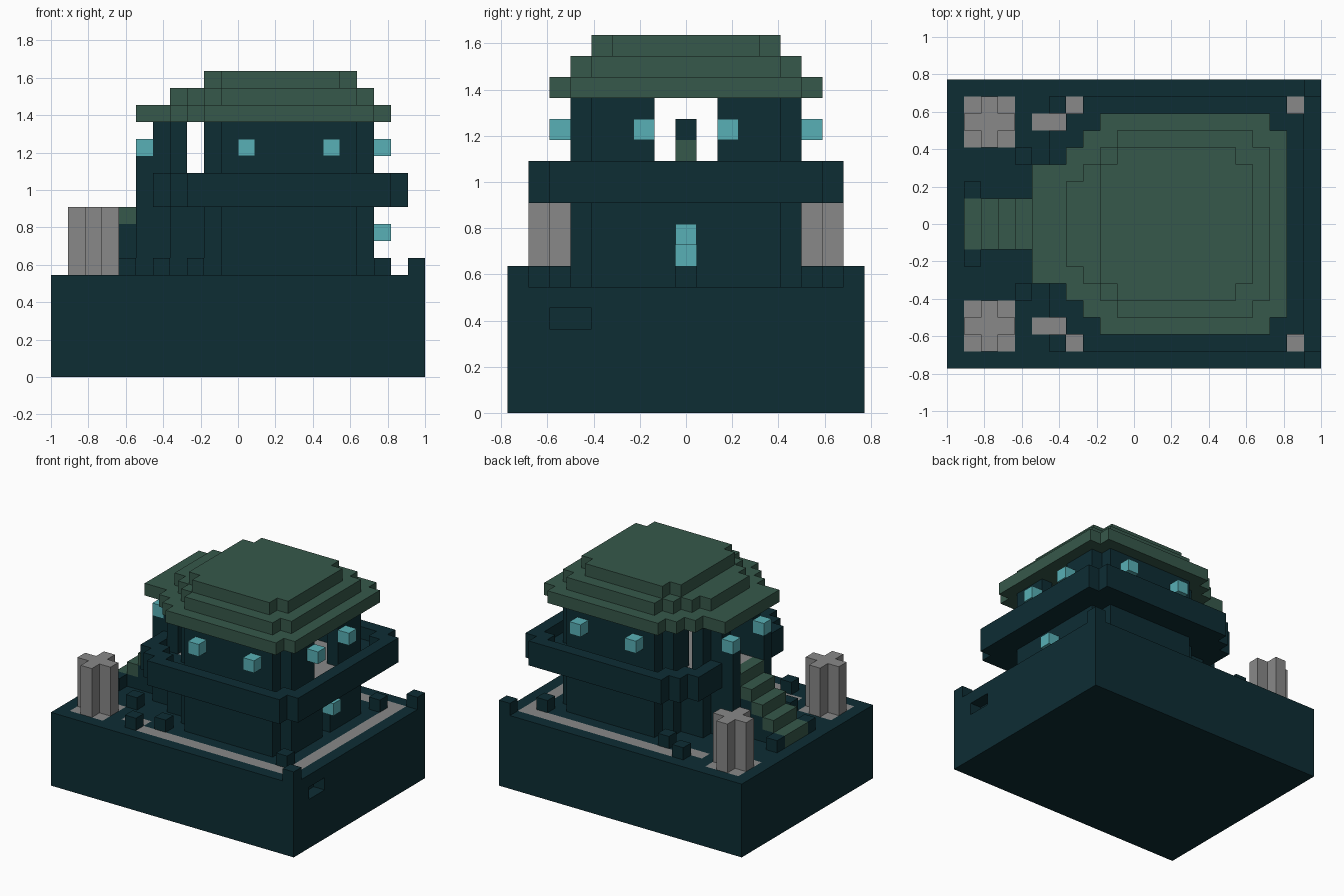
import bpy, bmesh
from mathutils import Vector

cube = bpy.data.objects.get("Cube")
if cube:
    bpy.data.objects.remove(cube)

S = 1 / 11                      # one block
NX, NY = 22, 17                 # blocks along x and y
MID = NY // 2


def material(name, rgb):
    m = bpy.data.materials.new(name)
    m.use_nodes = True
    m.diffuse_color = (*rgb, 1)
    m.node_tree.nodes["Principled BSDF"].inputs["Base Color"].default_value = (*rgb, 1)
    return m


DARK = material("dark teal", (0.004, 0.026, 0.034))
GREEN = material("moss green", (0.037, 0.098, 0.069))
GREY = material("stone grey", (0.246, 0.246, 0.246))
CYAN = material("lamp cyan", (0.098, 0.434, 0.468))

parts = {}


def block(x0, x1, y0, y1, z0, z1):
    """Cells of a box, both ends included."""
    return {(x, y, z) for x in range(x0, x1 + 1)
            for y in range(y0, y1 + 1) for z in range(z0, z1 + 1)}


def both(cells):
    """Cells with their mirror across the y centre."""
    return cells | {(x, NY - 1 - y, z) for x, y, z in cells}


def plan(spans, z0, z1):
    """Stack of layers; spans lists (first x, last x, half width in cells)."""
    out = set()
    for x0, x1, h in spans:
        out |= block(x0, x1, MID - h, MID + h, z0, z1)
    return out


def shell(cells):
    """Keep only the outer ring of each layer."""
    ring = [(a, b) for a in (-1, 0, 1) for b in (-1, 0, 1)]
    return {(x, y, z) for x, y, z in cells
            if any((x + a, y + b, z) not in cells for a, b in ring)}


def add(name, mat, cells):
    parts[name] = (mat, cells)


# Ground: block with stone paving let into its top and a slot in the side
paving = both(block(7, 20, 1, 1, 5, 5) | block(5, 6, 2, 2, 5, 5)
              | block(1, 3, 1, 3, 5, 5)) | block(20, 20, 1, 15, 5, 5)
ground = block(0, NX - 1, 0, NY - 1, 0, 5) - paving - block(21, 21, 2, 3, 4, 4)
add("ground", DARK, ground)
add("stone_paving", GREY, paving)

# Small blocks around the yard
spots = [(21, 0), (19, 2), (8, 2), (6, 1), (4, 4), (1, 6)]
add("yard_blocks", DARK, both({(x, y, 6) for x, y in spots}))

# Cross-shaped stone pillars
pillar = block(1, 3, 2, 2, 6, 9) | block(2, 2, 1, 3, 6, 9)
add("stone_pillars", GREY, both(pillar))

# Stairs: green treads on a dark support
treads, support = set(), set()
for n in range(5):
    treads |= block(1 + n, 1 + n, 7, 9, 6 + n, 6 + n)
    support |= block(1 + n, 1 + n, 7, 9, 6, 5 + n)
add("stair_treads", GREEN, treads)
add("stair_support", DARK, support)
add("stair_posts", DARK, both(block(5, 5, 6, 6, 6, 12)))

# House walls
house = [(6, 6, 2), (7, 7, 3), (8, 8, 3), (9, 9, 4), (10, 17, 5), (18, 18, 4)]
lamp_niche = {(17, MID, 7)}
lower = plan(house, 6, 9) - block(18, 18, MID, MID, 6, 7) - lamp_niche
add("lower_walls", DARK, lower)
upper = shell(plan(house, 11, 14))
upper -= block(8, 8, 0, 16, 11, 14) | block(6, 7, 7, 9, 11, 14) | block(18, 18, 7, 9, 11, 14)
add("upper_walls", DARK, upper)

# Balcony with parapet and stone room floor
deck = [(6, 6, 5), (7, 7, 6), (8, 19, 7), (20, 20, 6)]
room_floor = plan(house, 10, 10) - upper
add("balcony_deck", DARK, plan(deck, 10, 10) - room_floor)
add("room_floor", GREY, room_floor)
add("balcony_parapet", DARK, shell(plan(deck, 11, 11)) - block(6, 6, 7, 9, 11, 11))

# Seat inside the room
add("seat_base", GREEN, block(12, 12, MID, MID, 11, 12))
add("seat_top", DARK, {(12, MID, 13)})

# Stepped roof
add("roof_lower", GREEN, plan([(5, 6, 3), (7, 7, 4), (8, 8, 5), (9, 18, 6), (19, 19, 5)], 15, 15))
add("roof_middle", GREEN, plan([(7, 7, 2), (8, 8, 3), (9, 9, 4), (10, 17, 5), (18, 18, 4)], 16, 16))
add("roof_top", GREEN, plan([(9, 9, 3), (10, 16, 4), (17, 17, 3)], 17, 17))

# Lamps on the walls
lamps = both({(11, 2, 13), (16, 2, 13), (19, 6, 13), (5, 6, 13)})
add("lamps", CYAN, lamps | {(19, MID, 8)} | lamp_niche)

# Turn the cells into meshes, keeping only outside faces
solid = set().union(*(c for _, c in parts.values()))
ORIGIN = Vector((-NX / 2, -NY / 2, 0))


def build(name, mat, cells):
    bm = bmesh.new()
    verts = {}

    def vert(p):
        if p not in verts:
            verts[p] = bm.verts.new((Vector(p) + ORIGIN) * S)
        return verts[p]

    for c in cells:
        for axis in range(3):
            for side in (0, 1):
                near = list(c)
                near[axis] += 2 * side - 1
                if tuple(near) in solid:
                    continue
                u, v = (axis + 1) % 3, (axis + 2) % 3
                loop = []
                for a, b in ((0, 0), (1, 0), (1, 1), (0, 1)):
                    p = list(c)
                    p[axis] += side
                    p[u] += a
                    p[v] += b
                    loop.append(vert(tuple(p)))
                bm.faces.new(loop if side else loop[::-1])
    mesh = bpy.data.meshes.new(name)
    bm.to_mesh(mesh)
    bm.free()
    mesh.materials.append(mat)
    bpy.context.scene.collection.objects.link(bpy.data.objects.new(name, mesh))


for part, (mat, cells) in parts.items():
    build(part, mat, cells)
